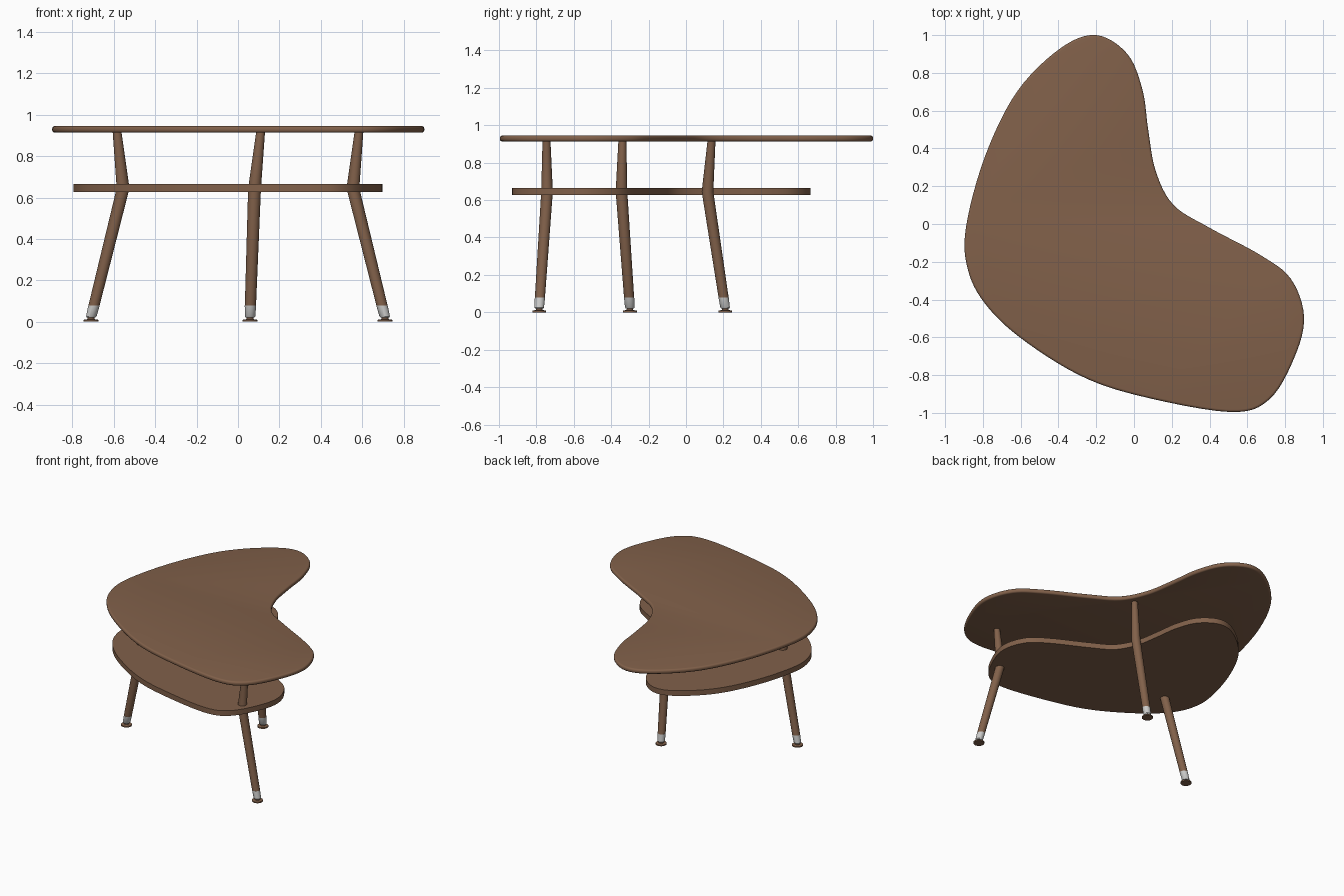
import bpy, bmesh, math
from mathutils import Vector

if "Cube" in bpy.data.objects:
    bpy.data.objects.remove(bpy.data.objects["Cube"], do_unlink=True)


def make_material(name, rgb):
    mat = bpy.data.materials.new(name)
    mat.use_nodes = True
    mat.diffuse_color = (*rgb, 1)
    mat.node_tree.nodes["Principled BSDF"].inputs["Base Color"].default_value = (*rgb, 1)
    return mat


wood = make_material("walnut brown", (0.22, 0.118, 0.068))
metal = make_material("satin metal", (0.6, 0.6, 0.59))


def finish(name, bm, mat):
    """Turn a bmesh into a smooth-shaded object with crisp edges."""
    bmesh.ops.recalc_face_normals(bm, faces=bm.faces)
    mesh = bpy.data.meshes.new(name)
    bm.to_mesh(mesh)
    bm.free()
    mesh.materials.append(mat)
    obj = bpy.data.objects.new(name, mesh)
    bpy.context.collection.objects.link(obj)
    bpy.ops.object.select_all(action='DESELECT')
    obj.select_set(True)
    bpy.context.view_layer.objects.active = obj
    bpy.ops.object.shade_smooth_by_angle(angle=math.radians(35))
    return obj


def smooth_loop(points, steps):
    """Closed Catmull-Rom curve through the points."""
    pts = [Vector(p) for p in points]
    loop = []
    for i in range(len(pts)):
        a, b, c, d = (pts[(i + k) % len(pts)] for k in (-1, 0, 1, 2))
        for s in range(steps):
            t = s / steps
            loop.append(0.5 * (2 * b + (c - a) * t + (2 * a - 5 * b + 4 * c - d) * t ** 2
                               + (3 * b - a - 3 * c + d) * t ** 3))
    return loop


def slab(name, outline, z0, z1, rounding=0):
    """Flat board with the given outline and optionally rounded rims."""
    bm = bmesh.new()
    bottom = bm.faces.new([bm.verts.new((p.x, p.y, z0)) for p in outline])
    top = bmesh.ops.extrude_face_region(bm, geom=[bottom], use_keep_orig=True)
    verts = [g for g in top["geom"] if isinstance(g, bmesh.types.BMVert)]
    bmesh.ops.translate(bm, verts=verts, vec=(0, 0, z1 - z0))
    if rounding:
        rims = [e for e in bm.edges if abs(e.verts[0].co.z - e.verts[1].co.z) < 1e-5]
        bmesh.ops.bevel(bm, geom=rims, offset=rounding, segments=4, profile=0.5,
                        affect='EDGES')
    return finish(name, bm, wood)


def rod(name, rings, mat, sides=24):
    """Round rod through (centre, radius) rings, capped at both ends."""
    bm = bmesh.new()
    loops = []
    for centre, radius in rings:
        loops.append([bm.verts.new(centre + radius * Vector((math.cos(a), math.sin(a), 0)))
                      for a in (2 * math.pi * i / sides for i in range(sides))])
    for low, high in zip(loops, loops[1:]):
        for i in range(sides):
            j = (i + 1) % sides
            bm.faces.new((low[i], low[j], high[j], high[i]))
    bm.faces.new(loops[0])
    bm.faces.new(loops[-1])
    return finish(name, bm, mat)


# Boomerang outline shared by the top and the shelf
outline = smooth_loop([
    (-.2, 1), (-.39, .93), (-.62, .7), (-.79, .355), (-.89, -.02), (-.88, -.24),
    (-.79, -.42), (-.605, -.6), (-.29, -.8), (.03, -.91), (.505, -.995),
    (.715, -.93), (.85, -.705), (.9, -.49), (.83, -.29), (.67, -.165),
    (.4, -.02), (.21, .1), (.115, .28), (.075, .5), (.045, .71), (-.035, .9)], 6)

slab("table_top", outline, 0.913, 0.945, rounding=0.013)
shelf_outline = [Vector((p.x * 0.83 - 0.05, p.y * 0.8 - 0.135)) for p in outline]
slab("shelf", shelf_outline, 0.626, 0.665)

# Bent legs: foot, knee and top positions in plan
legs = {
    "right_leg": ((-.71, -.3), (-.555, -.345), (-.585, -.34)),
    "left_leg": ((.71, -.785), (.555, -.743), (.585, -.746)),
    "back_leg": ((.058, .21), (.08, .115), (.11, .137)),
}
for name, (foot, knee, top) in legs.items():
    foot = Vector((*foot, 0.02))
    knee = Vector((*knee, 0.645))
    top = Vector((*top, 0.925))
    cuff = foot.lerp(knee, 0.095)
    ground = Vector((foot.x, foot.y, 0))
    up = Vector((0, 0, 1))
    rod(name, [(cuff, 0.027), (knee, 0.031), (top, 0.021)], wood)
    # Metal ferrule with a slightly tucked lower rim
    rod(name + "_ferrule", [(foot, 0.021), (foot.lerp(cuff, 0.1), 0.0255), (cuff, 0.0275)], metal)
    # Levelling foot: disc with a short neck
    rod(name + "_foot", [(ground, 0.037), (ground + up * 0.009, 0.037),
                         (ground + up * 0.012, 0.018), (foot + up * 0.002, 0.016)], wood)
